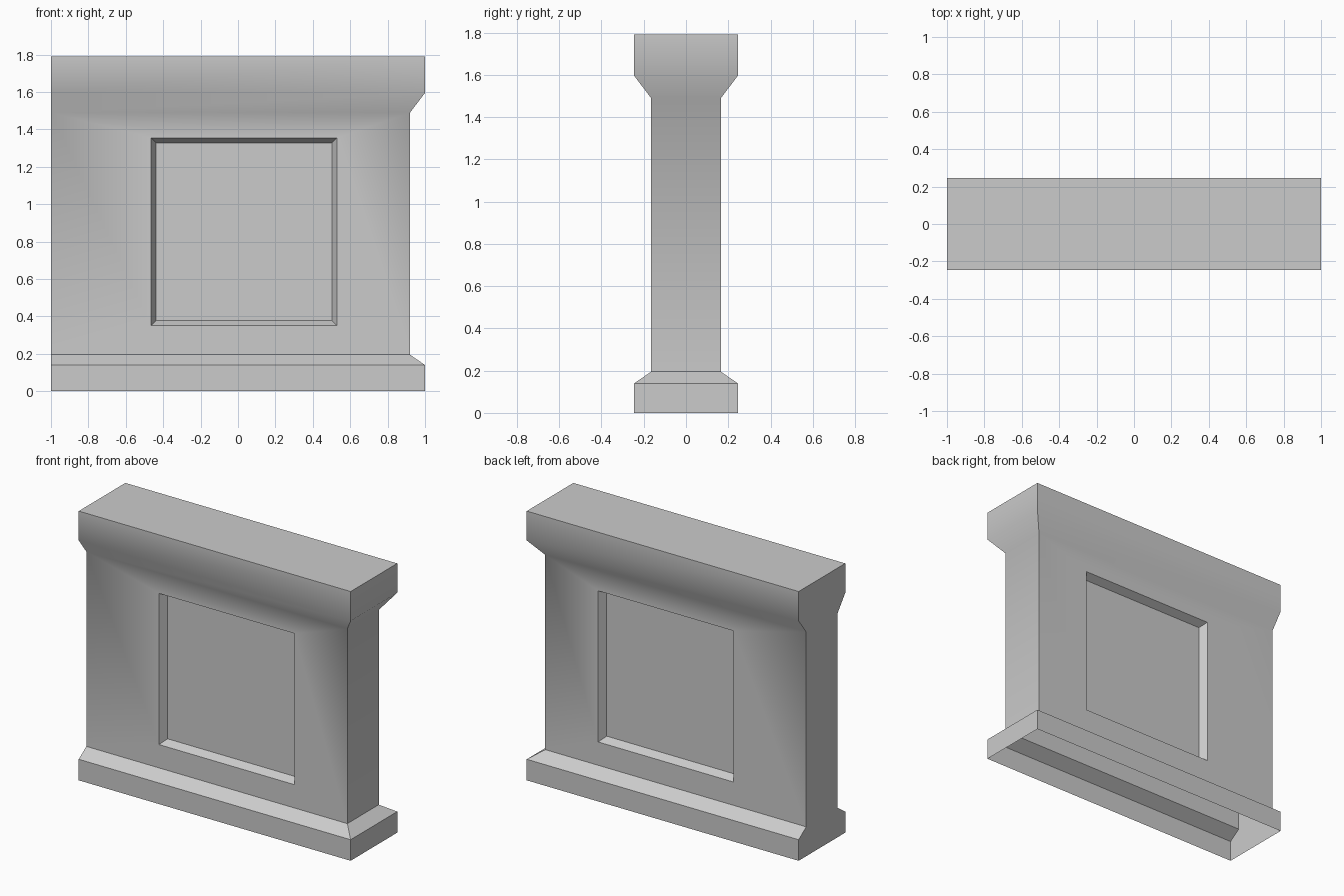
import bpy
import bmesh
import math

cube = bpy.data.objects.get("Cube")
if cube:
    bpy.data.objects.remove(cube, do_unlink=True)

# Moulding profile: height, half depth, position of the overhanging end
PROFILE = [(0, .245, 1), (.14, .245, 1), (.195, .165, .92),
           (1.49, .165, .92), (1.595, .245, 1), (1.79, .245, 1)]
WALL = 2            # profile segment that holds the recessed panels
PANEL_X = (-.465, .53)
PANEL_Z = (.35, 1.355)
BEVEL = .027
DEPTH = .05

stone = bpy.data.materials.new("grey_stone")
stone.use_nodes = True
grey = (.6, .6, .6, 1)
stone.diffuse_color = grey
stone.node_tree.nodes["Principled BSDF"].inputs["Base Color"].default_value = grey

bm = bmesh.new()


def panel_ring(inset, y, flip):
    """Rectangle of vertices, starting at its lower left as seen from outside."""
    x0, x1 = PANEL_X[0] + inset, PANEL_X[1] - inset
    z0, z1 = PANEL_Z[0] + inset, PANEL_Z[1] - inset
    if flip:
        x0, x1 = x1, x0
    return [bm.verts.new((x, y, z)) for x, z in
            ((x0, z0), (x1, z0), (x1, z1), (x0, z1))]


def bridge(outer, inner):
    for k in range(4):
        n = (k + 1) % 4
        bm.faces.new((outer[k], outer[n], inner[n], inner[k]))


# Horizontal rings of the wall, flush at one end and moulded on the other sides
rings = [[bm.verts.new(p) for p in ((-1, -d, z), (x, -d, z), (x, d, z), (-1, d, z))]
         for z, d, x in PROFILE]

for level, (low, high) in enumerate(zip(rings, rings[1:])):
    for i in range(4):
        j = (i + 1) % 4
        corners = [low[i], low[j], high[j], high[i]]
        if level == WALL and i in (0, 2):
            # Recessed panel with bevelled sides, front and back
            side = -1 if i == 0 else 1
            y = PROFILE[WALL][1]
            rim = panel_ring(0, side * y, i == 2)
            pane = panel_ring(BEVEL, side * (y - DEPTH), i == 2)
            bridge(corners, rim)
            bridge(rim, pane)
            bm.faces.new(pane)
        else:
            bm.faces.new(corners)

# Top cap; the underside is open
bm.faces.new(rings[-1])

mesh = bpy.data.meshes.new("wall_section")
bm.to_mesh(mesh)
bm.free()
mesh.materials.append(stone)
wall = bpy.data.objects.new("wall_section", mesh)
bpy.context.collection.objects.link(wall)

# Soft cornice, crisp plinth and panel edges
bpy.ops.object.select_all(action="DESELECT")
wall.select_set(True)
bpy.context.view_layer.objects.active = wall
bpy.ops.object.shade_smooth_by_angle(angle=math.radians(45))
